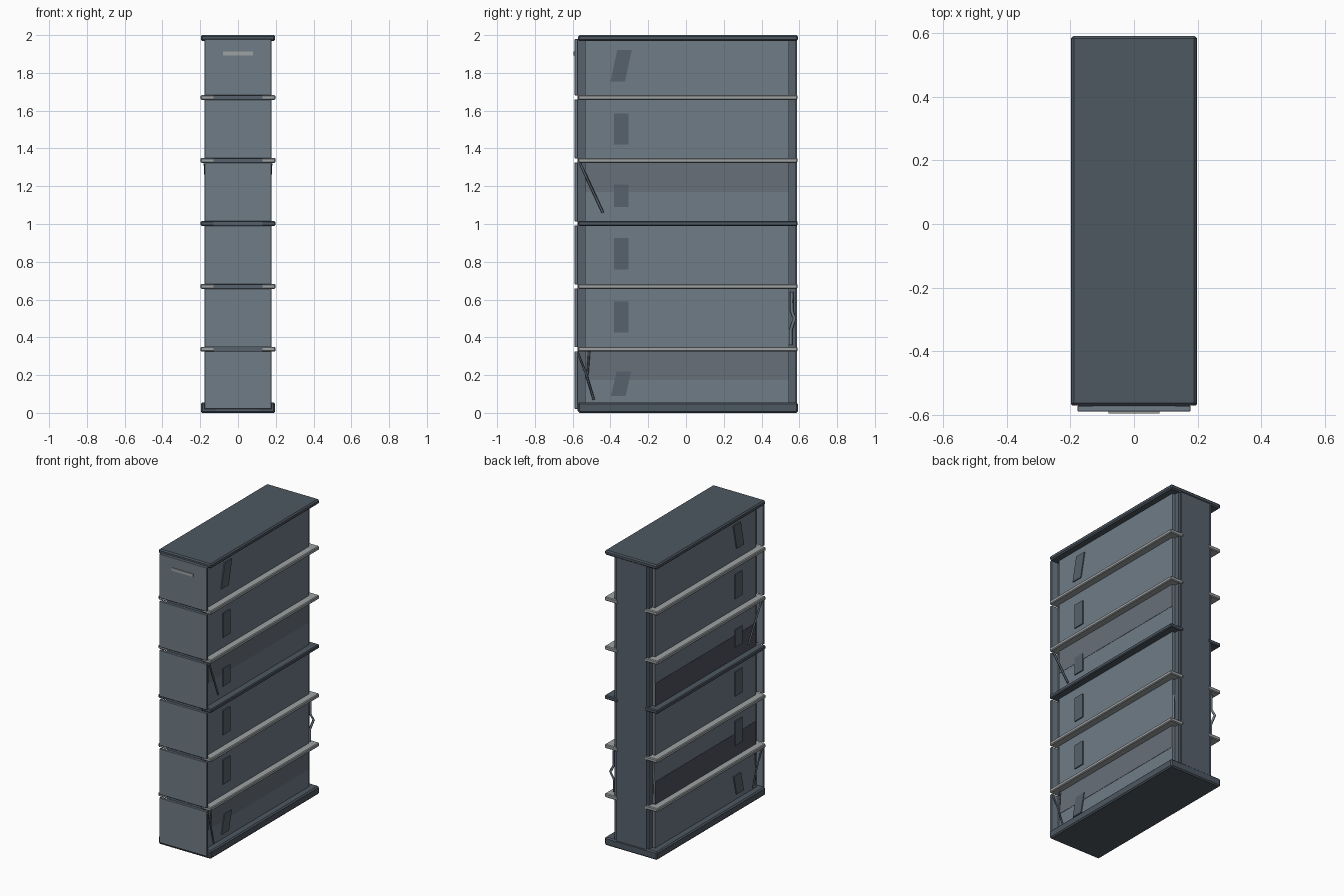
import bpy, bmesh, math
from mathutils import Vector

if "Cube" in bpy.data.objects:
    bpy.data.objects.remove(bpy.data.objects["Cube"])


def mat(name, r, g, b):
    m = bpy.data.materials.new(name)
    m.diffuse_color = (r, g, b, 1)
    m.use_nodes = True
    m.node_tree.nodes["Principled BSDF"].inputs["Base Color"].default_value = m.diffuse_color
    return m


PANEL = mat("blue_grey_panel", .16, .20, .24)
DARK = mat("dark_slate", .075, .095, .12)
POST = mat("mid_slate", .095, .12, .15)
TRIM = mat("light_steel", .34, .36, .37)
STAIN = mat("deep_stain", .08, .086, .11)
FADE = mat("faint_stain", .136, .162, .19)


def box(name, x, y, z, material, bevel=0.0, skew=0.0):
    """Box from min/max ranges; skew slides the top along y."""
    bm = bmesh.new()
    bmesh.ops.create_cube(bm, size=1)
    for v in bm.verts:
        up = v.co.z
        v.co = Vector([(r[0] + r[1]) / 2 + c * (r[1] - r[0])
                       for r, c in zip((x, y, z), v.co)])
        v.co.y += skew * up
    if bevel:
        bmesh.ops.bevel(bm, geom=bm.edges[:], offset=bevel, segments=1, affect='EDGES')
    me = bpy.data.meshes.new(name)
    bm.to_mesh(me)
    bm.free()
    me.materials.append(material)
    ob = bpy.data.objects.new(name, me)
    bpy.context.collection.objects.link(ob)
    return ob


def side(s, a, b):
    """Range from |x| = a to b on side s."""
    return (min(s * a, s * b), max(s * a, s * b))


def strut(name, points, radius, material):
    """Thin loose rod along a path."""
    cu = bpy.data.curves.new(name, 'CURVE')
    cu.dimensions = '3D'
    cu.bevel_depth = radius
    cu.bevel_resolution = 0
    cu.use_fill_caps = True
    sp = cu.splines.new('POLY')
    sp.points.add(len(points) - 1)
    for p, co in zip(sp.points, points):
        p.co = (*co, 1)
    cu.materials.append(material)
    bpy.context.collection.objects.link(bpy.data.objects.new(name, cu))


LEVELS = [.01, .337, .67, 1.003, 1.337, 1.67, 1.99]

# Core, top and plinth
box("core", (-.115, .115), (-.574, .588), (.01, 1.98), POST)
box("top_slab", (-.197, .197), (-.572, .592), (1.968, 2.0), DARK, .008)
box("plinth", (-.197, .197), (-.572, .592), (0, .055), DARK, .008)

# Front panels, one per bay, and the handle
for i in range(6):
    box("front_panel", (-.178, .178), (-.59, -.572),
        (LEVELS[i] + .011, LEVELS[i + 1] - .011), PANEL, .002)
box("handle", (-.08, .08), (-.596, -.588), (1.893, 1.912), TRIM)

LABELS = [(.09, .22, .03), (.425, .59, 0), (.76, .925, 0),
          (1.09, 1.21, 0), (1.42, 1.585, 0), (1.755, 1.92, .035)]

for s in (1, -1):
    # Corner posts
    box("front_post", side(s, .10, .13), (-.574, -.53), (.03, 1.98), POST)
    box("back_post", side(s, .10, .13), (.535, .58), (.03, 1.98), POST)

    # Side panels and their labels
    for i in range(6):
        lo, hi = LEVELS[i], LEVELS[i + 1]
        box("side_panel", side(s, .10, .15), (-.535, .545), (lo, hi), PANEL)
        z0, z1, k = LABELS[i]
        box("label", side(s, .149, .157), (-.382, -.305), (z0, z1), POST, skew=k)

    # Shelf lips, with the dark divider halfway up
    for i in range(1, 6):
        box("divider_lip" if i == 3 else "shelf_lip", side(s, .10, .198),
            (-.572, .59), (LEVELS[i] - .013, LEVELS[i] + .013),
            DARK if i == 3 else TRIM, .005)

    # Loose struts at the front end
    strut("loose_strut", [(s * .175, -.56, 1.32), (s * .16, -.44, 1.06)], .007, POST)
    strut("bent_strut", [(s * .17, -.575, .325), (s * .165, -.53, .21),
                         (s * .16, -.488, .07)], .006, POST)
    strut("short_strut", [(s * .16, -.512, .33), (s * .16, -.522, .20)], .006, POST)

    # Buckled strip at the back end
    strut("buckled_strip", [(s * .15, .56, .64), (s * .15, .56, .54), (s * .165, .575, .50),
                            (s * .15, .555, .44), (s * .15, .555, .36)], .009, PANEL)

# Stained half bays
for i in (0, 3):
    mid = (LEVELS[i] + LEVELS[i + 1]) / 2
    box("upper_stain", (.149, .152), (-.535, .545), (mid, LEVELS[i + 1]), FADE)
for i in (1, 3):
    mid = (LEVELS[i] + LEVELS[i + 1]) / 2
    box("lower_stain", (-.152, -.149), (-.535, .545), (LEVELS[i], mid), STAIN)
